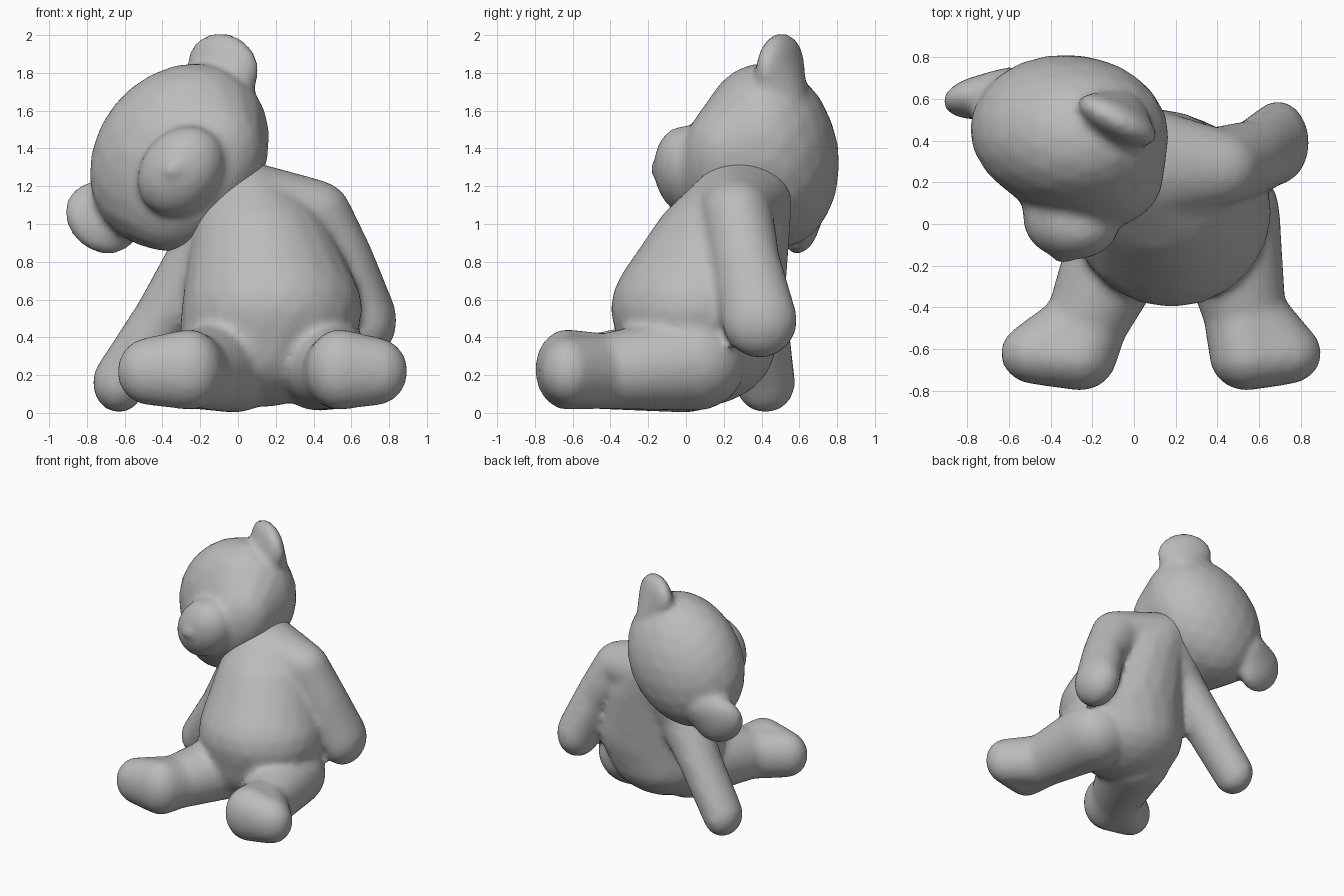
import bpy, bmesh
from mathutils import Matrix, Vector

cube = bpy.data.objects.get("Cube")
if cube:
    bpy.data.objects.remove(cube, do_unlink=True)

plush = bpy.data.materials.new("grey_plush")
plush.use_nodes = True
GREY = (0.5, 0.5, 0.5, 1)
plush.diffuse_color = GREY
plush.node_tree.nodes["Principled BSDF"].inputs["Base Color"].default_value = GREY


def basis(side, front):
    """Rotation whose x axis is side and whose y axis lies nearest to front."""
    x = Vector(side).normalized()
    z = x.cross(Vector(front)).normalized()
    return Matrix((x, z.cross(x), z)).transposed().to_4x4()


def ball(bm, centre, radii, turn=Matrix()):
    """Add one stuffed ellipsoid."""
    m = Matrix.Translation(centre) @ turn @ Matrix.Diagonal((*radii, 1))
    bmesh.ops.create_icosphere(bm, subdivisions=3, radius=1, matrix=m)


def limb(bm, *balls):
    """Bridge each neighbouring pair of ellipsoids with a convex hull."""
    for a, b in zip(balls, balls[1:]):
        part = bmesh.new()
        ball(part, *a)
        ball(part, *b)
        hull = bmesh.ops.convex_hull(part, input=part.verts)
        loose = set(hull["geom_interior"]) | set(hull["geom_unused"])
        bmesh.ops.delete(part, geom=[v for v in loose if isinstance(v, bmesh.types.BMVert)],
                         context="VERTS")
        temp = bpy.data.meshes.new("limb_part")
        part.to_mesh(temp)
        part.free()
        bm.from_mesh(temp)
        bpy.data.meshes.remove(temp)


def stuffed(name, bm, smoothing):
    """Fuse overlapping pieces into one soft skin."""
    mesh = bpy.data.meshes.new(name)
    bm.to_mesh(mesh)
    bm.free()
    mesh.materials.append(plush)
    obj = bpy.data.objects.new(name, mesh)
    bpy.context.collection.objects.link(obj)
    fuse = obj.modifiers.new("fuse", "REMESH")
    fuse.mode = "VOXEL"
    fuse.voxel_size = 0.025
    fuse.use_smooth_shade = True
    soft = obj.modifiers.new("soften", "SMOOTH")
    soft.factor = 0.5
    soft.iterations = smoothing


# Torso: round belly, full chest and neck
bm = bmesh.new()
neck = ((0.04, 0.29, 1.12), (0.27, 0.27, 0.21))
limb(bm,
     ((0.13, 0.06, 0.37), (0.44, 0.42, 0.34)),
     ((0.18, 0.06, 0.55), (0.48, 0.46, 0.38)),
     ((0.12, 0.19, 0.93), (0.37, 0.36, 0.25)),
     neck)

# Sloping shoulders
left_shoulder = ((0.38, 0.27, 1.06), (0.22, 0.19, 0.18))
right_shoulder = ((-0.18, 0.31, 0.82), (0.2, 0.18, 0.17))
limb(bm, right_shoulder, neck, left_shoulder)

# Left arm, held away from the side
limb(bm, left_shoulder,
     ((0.57, 0.32, 0.8), (0.15, 0.18, 0.17)),
     ((0.69, 0.39, 0.49), (0.15, 0.2, 0.2)))

# Right arm, reaching to the ground
limb(bm, right_shoulder,
     ((-0.4, 0.37, 0.5), (0.15, 0.17, 0.16)),
     ((-0.63, 0.42, 0.16), (0.14, 0.16, 0.16)))

# Legs stretched forward with feet turned out
for hip, ankle, heel, toe in (
        ((-0.02, 0.0, 0.26), (-0.23, -0.48, 0.22), (-0.26, -0.63, 0.23), (-0.47, -0.62, 0.22)),
        ((0.43, 0.05, 0.27), (0.53, -0.43, 0.22), (0.54, -0.63, 0.23), (0.73, -0.62, 0.22))):
    limb(bm, (hip, (0.27, 0.27, 0.26)), (ankle, (0.2, 0.18, 0.2)),
         (heel, (0.18, 0.17, 0.215)), (toe, (0.17, 0.15, 0.18)))
    limb(bm, (ankle, (0.2, 0.18, 0.2)), (toe, (0.17, 0.15, 0.18)))
stuffed("torso_and_limbs", bm, 7)

# Head, tilted to the right, with cheeks low and forward
bm = bmesh.new()
tilt = basis((0.63, -0.12, 0.77), (0, -1, -0.15))
limb(bm,
     ((-0.31, 0.44, 1.36), (0.53, 0.37, 0.44), tilt),
     ((-0.23, 0.25, 1.25), (0.45, 0.28, 0.31), tilt))

# Muzzle and nose
limb(bm,
     ((-0.3, 0.14, 1.28), (0.27, 0.18, 0.22), tilt),
     ((-0.3, 0.01, 1.28), (0.26, 0.18, 0.21), tilt))
ball(bm, (-0.34, -0.14, 1.29), (0.06, 0.05, 0.05), tilt)

# Ears: flattened pads at either end of the tilted head
upper = basis((0.85, -0.45, -0.25), (0.5, 0.85, 0))
lower = basis((-0.63, -0.3, -0.77), (-0.2, 0.95, -0.2))
limb(bm,
     ((-0.08, 0.49, 1.68), (0.16, 0.15, 0.12), upper),
     ((-0.08, 0.5, 1.83), (0.21, 0.09, 0.18), upper))
limb(bm,
     ((-0.6, 0.62, 1.12), (0.15, 0.13, 0.17), lower),
     ((-0.72, 0.61, 1.03), (0.18, 0.1, 0.21), lower))
stuffed("head", bm, 4)
